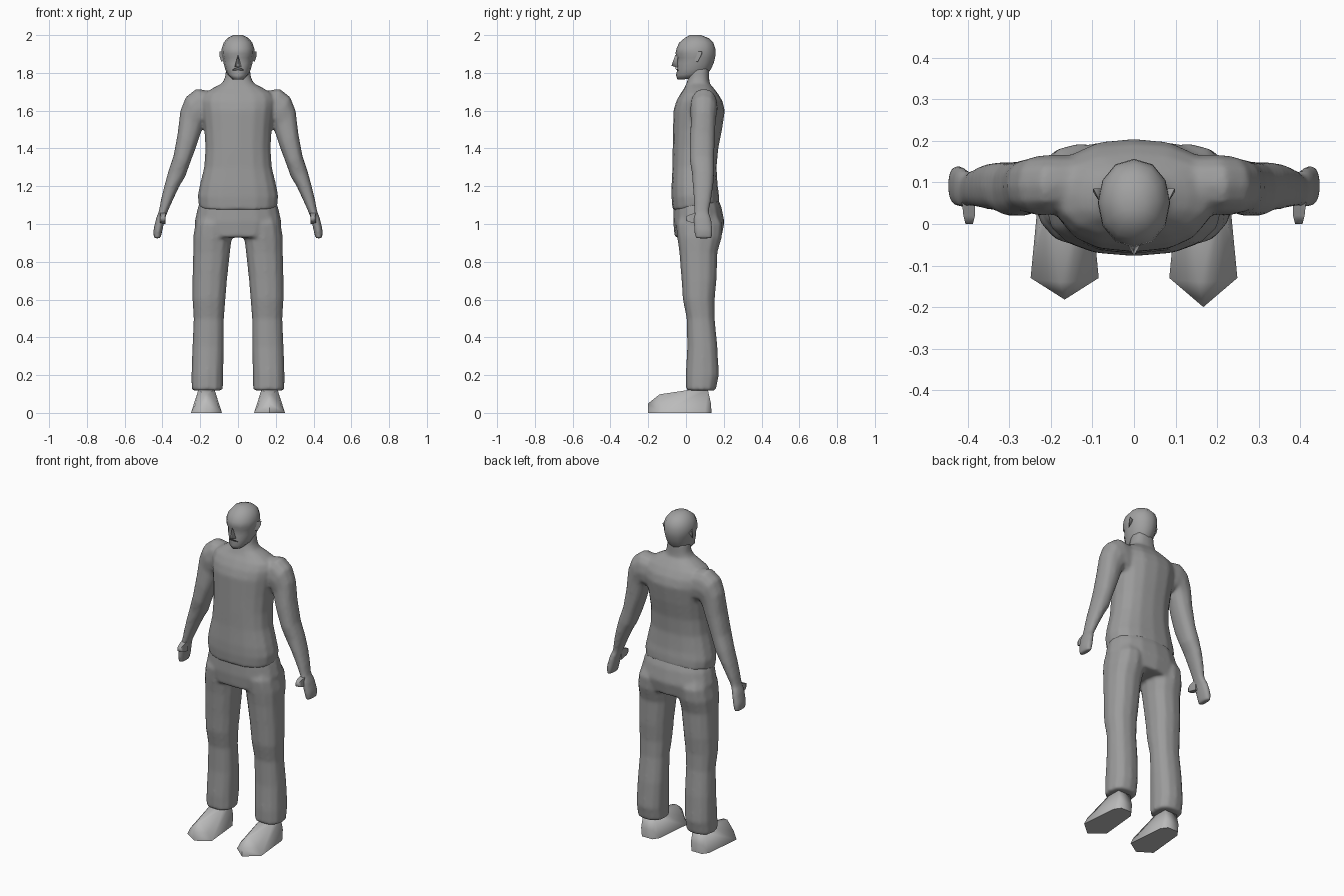
import bpy, bmesh
from math import cos, sin, pi, radians


def grey(name, v):
    m = bpy.data.materials.new(name)
    m.diffuse_color = (v, v, v, 1)
    return m


CLOTH, SKIN, SHOE = grey("cloth", .33), grey("skin", .36), grey("shoe", .5)


def finish(name, bm, mat, mirror=False, angle=80):
    bmesh.ops.recalc_face_normals(bm, faces=bm.faces)
    me = bpy.data.meshes.new(name)
    bm.to_mesh(me)
    bm.free()
    me.shade_smooth()
    me.set_sharp_from_angle(angle=radians(angle))
    me.materials.append(mat)
    ob = bpy.data.objects.new(name, me)
    bpy.context.collection.objects.link(ob)
    if mirror:
        ob.modifiers.new("mirror", 'MIRROR').use_mirror_merge = False
    return ob


def power(v, e):
    return (abs(v) ** e) * (1 if v >= 0 else -1)


def loft(name, rings, mat, sides=12, n=2.0, mirror=False):
    """Rings: x0, x1, y_front, y_back, z, rise toward x1, rise toward back."""
    bm = bmesh.new()
    loops = []
    for r in rings:
        x0, x1, y0, y1, z, tx, ty = (tuple(r) + (0, 0))[:7]
        loop = []
        for i in range(sides):
            a = 2 * pi * i / sides
            c, s = power(cos(a), 2 / n), power(sin(a), 2 / n)
            loop.append(bm.verts.new(((x0 + x1) / 2 + c * (x1 - x0) / 2,
                                      (y0 + y1) / 2 + s * (y1 - y0) / 2,
                                      z + tx * c + ty * s)))
        loops.append(loop)
    for a, b in zip(loops, loops[1:]):
        for i in range(sides):
            j = (i + 1) % sides
            bm.faces.new((a[i], a[j], b[j], b[i]))
    bm.faces.new(loops[0])
    bm.faces.new(loops[-1])
    return finish(name, bm, mat, mirror)


def sym(rings):
    return [(-r[0], *r) for r in rings]


def hull(name, pts, mat, mirror=False, angle=80):
    bm = bmesh.new()
    for p in pts:
        bm.verts.new(p)
    bmesh.ops.convex_hull(bm, input=bm.verts)
    junk = [v for v in bm.verts if not v.link_faces]
    bmesh.ops.delete(bm, geom=junk, context='VERTS')
    return finish(name, bm, mat, mirror, angle)


def fuse(name, parts, mat):
    """Weld overlapping parts into one smooth skin."""
    bpy.context.view_layer.update()
    deps = bpy.context.evaluated_depsgraph_get()
    bm = bmesh.new()
    for p in parts:
        bm.from_mesh(p.evaluated_get(deps).data)
    for p in parts:
        bpy.data.objects.remove(p)
    ob = finish(name, bm, mat, angle=180)
    rm = ob.modifiers.new("remesh", 'REMESH')
    rm.mode, rm.voxel_size, rm.use_smooth_shade = 'VOXEL', .009, True
    sm = ob.modifiers.new("smooth", 'SMOOTH')
    sm.factor, sm.iterations = .5, 8
    return ob


# Upper body: shirt rising into the neck, arms
torso = loft("torso", sym([
    (.208, -.071, .177, 1.09, 0, .02),
    (.214, -.077, .174, 1.15, 0, .01),
    (.204, -.077, .168, 1.20),
    (.180, -.072, .162, 1.30),
    (.173, -.071, .171, 1.40),
    (.179, -.069, .191, 1.50),
    (.190, -.067, .206, 1.60),
    (.195, -.052, .194, 1.65),
    (.182, -.030, .170, 1.69),
    (.137, -.010, .148, 1.718),
    (.084, .002, .125, 1.745),
    (.070, .012, .123, 1.775),
    (.062, .016, .122, 1.83),
]), CLOTH, sides=16, n=2.4)
arm = loft("arm", [
    (.110, .120, .030, .165, 1.61, .09),
    (.165, .220, .022, .168, 1.615, .103),
    (.180, .277, .020, .165, 1.60, .073),
    (.190, .306, .026, .158, 1.55, .05),
    (.220, .320, .018, .153, 1.445, .035),
    (.254, .342, .018, .150, 1.34, .02),
    (.279, .369, .031, .150, 1.265, .015),
    (.310, .391, .035, .145, 1.20),
    (.343, .408, .040, .134, 1.13),
    (.372, .420, .043, .122, 1.065),
    (.386, .434, .038, .134, 1.03),
    (.400, .449, .042, .143, .965),
    (.410, .446, .047, .139, .924),
], SKIN, n=2.3, mirror=True)
fuse("upper_body", [torso, arm], CLOTH)
hull("thumb", [(x + d, y, z) for y, z0, z1, x, d0 in
               ((.07, 1.0, 1.065, .40, .016), (.02, 1.01, 1.05, .397, .014),
                (.0, 1.018, 1.04, .397, .009))
               for z in (z0, z1) for d in (-d0, d0)], SKIN, mirror=True)

# Trousers: seat and legs
hips = loft("hips", sym([
    (.185, -.055, .155, 1.17),
    (.213, -.066, .188, 1.09),
    (.231, -.068, .204, 1.01),
    (.200, -.060, .188, .928),
]), CLOTH, sides=16, n=2.3)
leg = loft("leg", [
    (.060, .190, -.020, .150, 1.09),
    (.030, .226, -.054, .195, 1.00),
    (.032, .238, -.047, .190, .93),
    (.042, .238, -.036, .167, .85),
    (.058, .242, -.024, .162, .70),
    (.066, .242, -.017, .152, .60),
    (.074, .235, .003, .152, .50),
    (.074, .242, .006, .167, .35),
    (.078, .247, -.002, .174, .20),
    (.080, .246, .000, .158, .118),
], CLOTH, n=2.4, mirror=True)
fuse("trousers", [hips, leg], CLOTH)

# Head
loft("head", sym([
    (.032, -.045, .090, 1.768, 0, .004),
    (.058, -.053, .120, 1.795, 0, .008),
    (.068, -.046, .132, 1.820),
    (.076, -.050, .146, 1.850),
    (.082, -.043, .154, 1.880),
    (.087, -.056, .157, 1.902),
    (.086, -.050, .155, 1.930),
    (.076, -.036, .145, 1.960),
    (.056, -.008, .120, 1.984),
    (.025, .020, .080, 2.000),
]), SKIN, n=2.1)
hull("nose", [(0, -.056, 1.897), (0, -.077, 1.838), (.018, -.045, 1.832),
              (-.018, -.045, 1.832), (0, -.03, 1.86), (0, -.05, 1.828)], SKIN)
hull("moustache", [(sx * x, y, z) for sx in (-1, 1) for x, y, z in
                   ((.004, -.058, 1.829), (.03, -.045, 1.818),
                    (.03, -.03, 1.806), (.004, -.054, 1.819))], SKIN)
hull("ear", [(.078, .045, 1.865), (.080, .050, 1.915), (.098, .085, 1.912),
             (.099, .078, 1.890), (.088, .062, 1.858), (.078, .085, 1.900)],
     SKIN, mirror=True)

# Shoes, one toe slightly longer than the other
for side, tip, label in ((1, -.20, "left"), (-1, -.182, "right")):
    half = [(.082, -.13, 0), (.060, -.01, 0), (.060, .10, 0), (.035, .135, 0),
            (.058, -.135, .045), (.012, -.14, .098), (.022, -.02, .104),
            (.048, .03, .06), (.042, .04, .125), (.040, .115, .125),
            (.042, .132, .05)]
    pts = [(side * .167 + m * x, y, z) for x, y, z in half for m in (-1, 1)]
    pts += [(side * .167, tip, 0), (side * .167, tip, .05)]
    hull(label + "_shoe", pts, SHOE)
